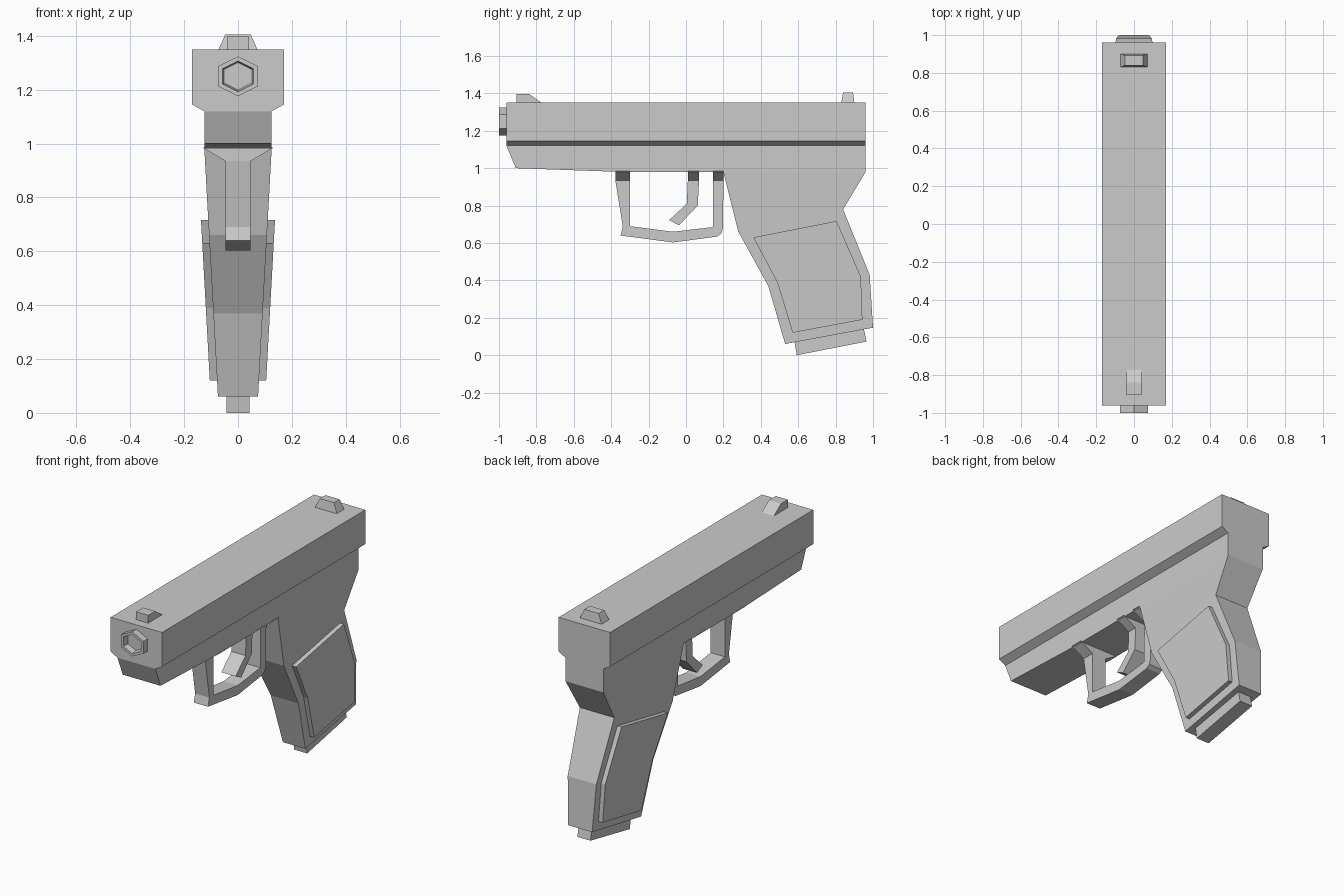
import bpy, bmesh
from math import sin, cos, pi

if "Cube" in bpy.data.objects:
    bpy.data.objects.remove(bpy.data.objects["Cube"])


def solid(name, loops, mirror=False):
    """Skin consecutive point loops and cap both ends."""
    bm = bmesh.new()
    rings = [[bm.verts.new(p) for p in loop] for loop in loops]
    n = len(rings[0])
    for a, b in zip(rings, rings[1:]):
        for i in range(n):
            j = (i + 1) % n
            bm.faces.new((a[i], a[j], b[j], b[i]))
    bm.faces.new(rings[0])
    bm.faces.new(rings[-1])
    bmesh.ops.recalc_face_normals(bm, faces=bm.faces)
    me = bpy.data.meshes.new(name)
    bm.to_mesh(me)
    bm.free()
    ob = bpy.data.objects.new(name, me)
    bpy.context.collection.objects.link(ob)
    if mirror:
        ob.modifiers.new("Mirror", 'MIRROR')
    return ob


def side_profile(name, pts, width):
    """Extrude a (y, z) profile across x; width gives the half width at z."""
    return solid(name, [[(s * width(z), y, z) for y, z in pts] for s in (-1, 1)])


def const(w):
    return lambda z: w


def grip_width(z):
    return 0.125 - 0.055 * (0.98 - z)


def flare_width(z):
    return 0.047 + (z - 0.935) / 0.045 * 0.076


# Slide: cross-section with chamfered underside, run along y
half = [(0.125, 1.12), (0.17, 1.145), (0.17, 1.35)]
section = half + [(-x, z) for x, z in reversed(half)]
solid("slide", [[(x, y, z) for x, z in section] for y in (-0.96, 0.96)])

# Frame under the slide
side_profile("frame", [(-0.96, 1.12), (-0.91, 1.0), (-0.35, 0.98), (0.2, 0.98),
                       (0.96, 0.98), (0.96, 1.12)], const(0.125))

# Tapered grip
side_profile("grip", [(0.2, 0.98), (0.28, 0.66), (0.44, 0.37), (0.53, 0.06),
                      (1.0, 0.147), (0.982, 0.43), (0.84, 0.78), (0.96, 0.98)], grip_width)

# Raised grip panels on both sides
panel = [(0.36, 0.63), (0.805, 0.717), (0.935, 0.42), (0.943, 0.19), (0.57, 0.12), (0.488, 0.39)]
solid("grip_panel", [[(grip_width(z) + d, y, z) for y, z in panel] for d in (-0.01, 0.027)],
      mirror=True)

# Base plate below the grip
side_profile("base_plate", [(0.58, 0.075), (0.592, 0.0), (0.965, 0.073), (0.95, 0.145)],
             const(0.043))

# Trigger guard loop
side_profile("trigger_guard", [
    (-0.378, 0.935), (-0.338, 0.69), (-0.35, 0.64), (-0.07, 0.603), (0.165, 0.634),
    (0.188, 0.65), (0.198, 0.68), (0.2, 0.935), (0.145, 0.935), (0.143, 0.685),
    (-0.07, 0.66), (-0.3, 0.69), (-0.3, 0.935)], const(0.047))

# Trigger
side_profile("trigger", [(0.01, 0.94), (0.004, 0.81), (-0.09, 0.722), (-0.037, 0.695),
                         (0.063, 0.8), (0.07, 0.94)], const(0.047))

# Flared roots joining guard and trigger to the frame
for name, y0, y1 in (("guard_front_root", -0.378, -0.3), ("trigger_root", 0.01, 0.07),
                     ("guard_rear_root", 0.145, 0.2)):
    side_profile(name, [(y0, 0.935), (y1, 0.935), (y1, 0.985), (y0, 0.985)], flare_width)


# Hexagonal muzzle with recessed bore
def hexagon(r, y):
    return [(1.16 * r * sin(i * pi / 3), y, 1.25 + r * cos(i * pi / 3)) for i in range(6)]


solid("muzzle", [hexagon(0.074, -0.955), hexagon(0.074, -1.0),
                 hexagon(0.057, -1.0), hexagon(0.051, -0.965)])

# Sights
side_profile("front_sight", [(-0.905, 1.345), (-0.905, 1.397), (-0.84, 1.397), (-0.765, 1.345)],
             const(0.04))
side_profile("rear_sight", [(0.83, 1.35), (0.84, 1.405), (0.893, 1.405), (0.9, 1.35)],
             lambda z: 0.072 - (z - 1.35) * 0.45)
